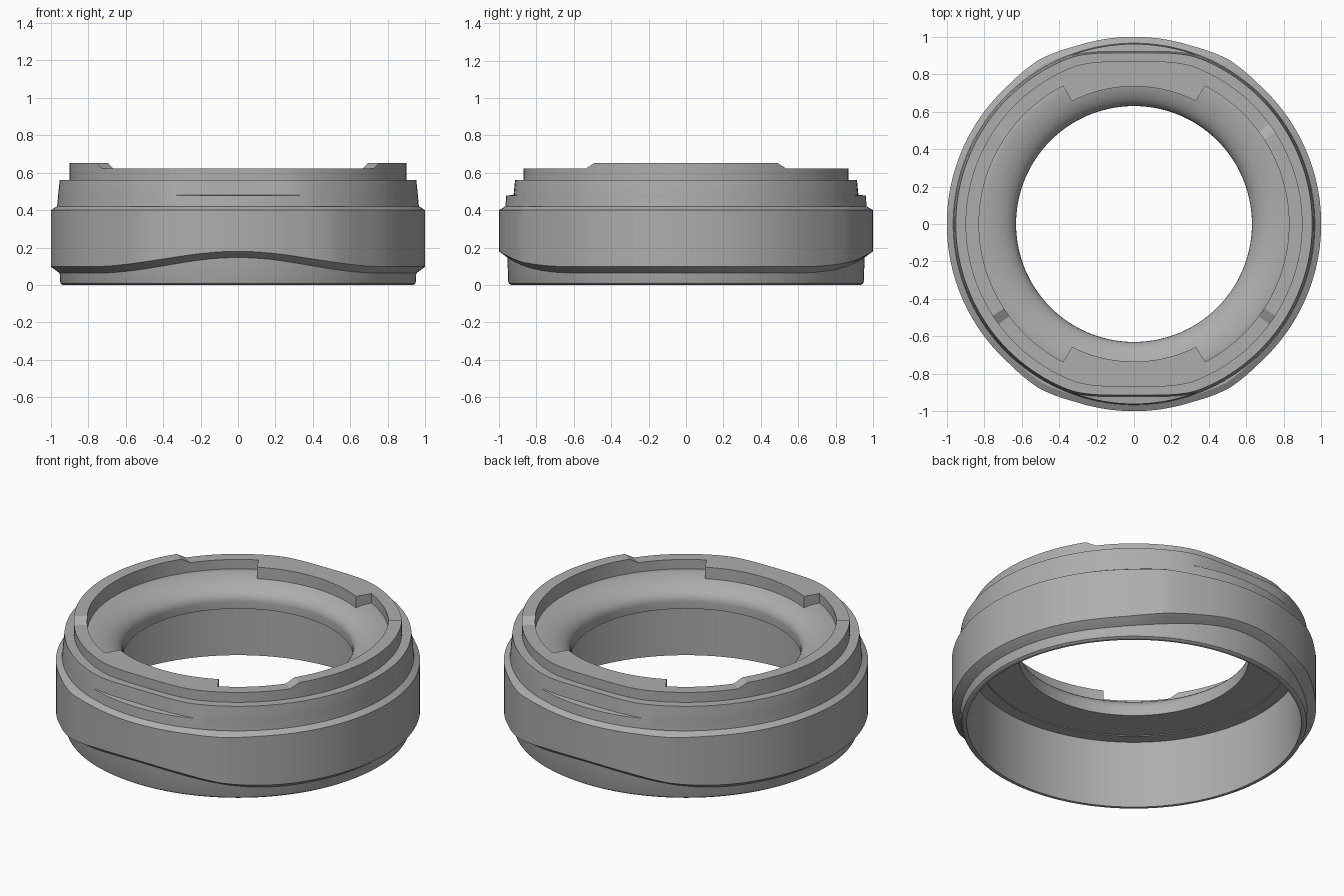
import bpy
import bmesh
from math import sin, cos, pi, radians, degrees, asin

cube = bpy.data.objects.get("Cube")
if cube:
    bpy.data.objects.remove(cube, do_unlink=True)

grey = bpy.data.materials.new("satin grey")
grey.use_nodes = True
COLOUR = (0.42, 0.42, 0.42, 1)
grey.diffuse_color = COLOUR
grey.node_tree.nodes["Principled BSDF"].inputs["Base Color"].default_value = COLOUR

# Angles of one quadrant, with tight pairs where the section changes abruptly
RAMP_LOW, RAMP_HIGH, TAB = 36.5, 33.0, 63.0
quadrant = [2.5 * i for i in range(37)] + [RAMP_LOW, RAMP_HIGH, TAB - 0.25, TAB + 0.25]
ANGLES = sorted({round(base + side * a, 3) % 360
                 for a in quadrant for base, side in ((0, 1), (180, -1), (180, 1), (360, -1))})


def soft_min(a, b, k=0.035):
    h = max(k - abs(a - b), 0) / k
    return min(a, b) - h * h * k / 4


def ring(name, section):
    """Closed ring; section(angle folded to 0..90) gives (radius, z, y limit or None)."""
    bm = bmesh.new()
    loops = []
    for angle in ANGLES:
        t = radians(angle)
        folded = degrees(asin(min(1, abs(sin(t)))))
        loop = []
        for r, z, limit in section(folded):
            x, y = r * cos(t), r * sin(t)
            if limit:
                y = soft_min(abs(y), limit) * (1 if y >= 0 else -1)
            loop.append(bm.verts.new((x, y, z)))
        loops.append(loop)
    for a, b in zip(loops, loops[1:] + loops[:1]):
        n = len(a)
        for i in range(n):
            j = (i + 1) % n
            bm.faces.new((a[i], b[i], b[j], a[j]))
    bmesh.ops.recalc_face_normals(bm, faces=bm.faces)
    mesh = bpy.data.meshes.new(name)
    bm.to_mesh(mesh)
    bm.free()
    mesh.materials.append(grey)
    obj = bpy.data.objects.new(name, mesh)
    bpy.context.collection.objects.link(obj)
    bpy.ops.object.select_all(action='DESELECT')
    obj.select_set(True)
    bpy.context.view_layer.objects.active = obj
    bpy.ops.object.shade_smooth_by_angle(angle=radians(28))
    return obj


# Lower skirt with a rounded foot
def skirt(a):
    return [(0.918, 0, None), (0.935, 0, None), (0.946, 0.007, None), (0.951, 0.02, None),
            (0.957, 0.22, None), (0.957, 0.43, None), (0.918, 0.43, None)]


# Wide outer band: wavy lower edge, faint corners between front and sides
def band(a):
    x = cos(radians(a))
    wave = 0.5 * (1 + cos(pi * min(1, x / 0.8)))
    low = 0.098 + 0.082 * wave
    r = 1 + 0.014 * max(0, 1 - abs(a - 60) / 12)
    return [(0.94, low - 0.04, None), (0.955, low - 0.033, None), (r, low, None),
            (r, 0.4, None), (r - 0.033, 0.42, None), (0.94, 0.42, None)]


# Tapered shoulder, flattened at front and back above a ledge
def shoulder(a):
    return [(0.85, 0.41, None), (0.967, 0.41, None), (0.961, 0.478, None),
            (0.961, 0.482, 0.922), (0.952, 0.562, 0.914), (0.85, 0.562, None)]


# Top collar: raised at the sides, reaching inward as tabs at front and back
def collar(a):
    rise = min(1, max(0, (RAMP_LOW - a) / (RAMP_LOW - RAMP_HIGH)))
    top = 0.622 + 0.03 * rise
    inner = 0.735 if a > TAB else 0.828
    return [(inner, 0.53, None), (0.9, 0.53, 0.87), (0.9, top, 0.87), (inner, top, None)]


# Flared throat with a flat underside
def throat(a):
    flare = [(0.83 - 0.2 * cos(t), 0.46 + 0.105 * sin(t), None)
             for t in (pi / 2 * i / 10 for i in range(11))]
    return [(0.94, 0.415, None), (0.632, 0.415, None)] + flare + [(0.86, 0.555, None)]


for name, section in (("lower_skirt", skirt), ("outer_band", band), ("shoulder", shoulder),
                      ("top_collar", collar), ("throat", throat)):
    ring(name, section)
